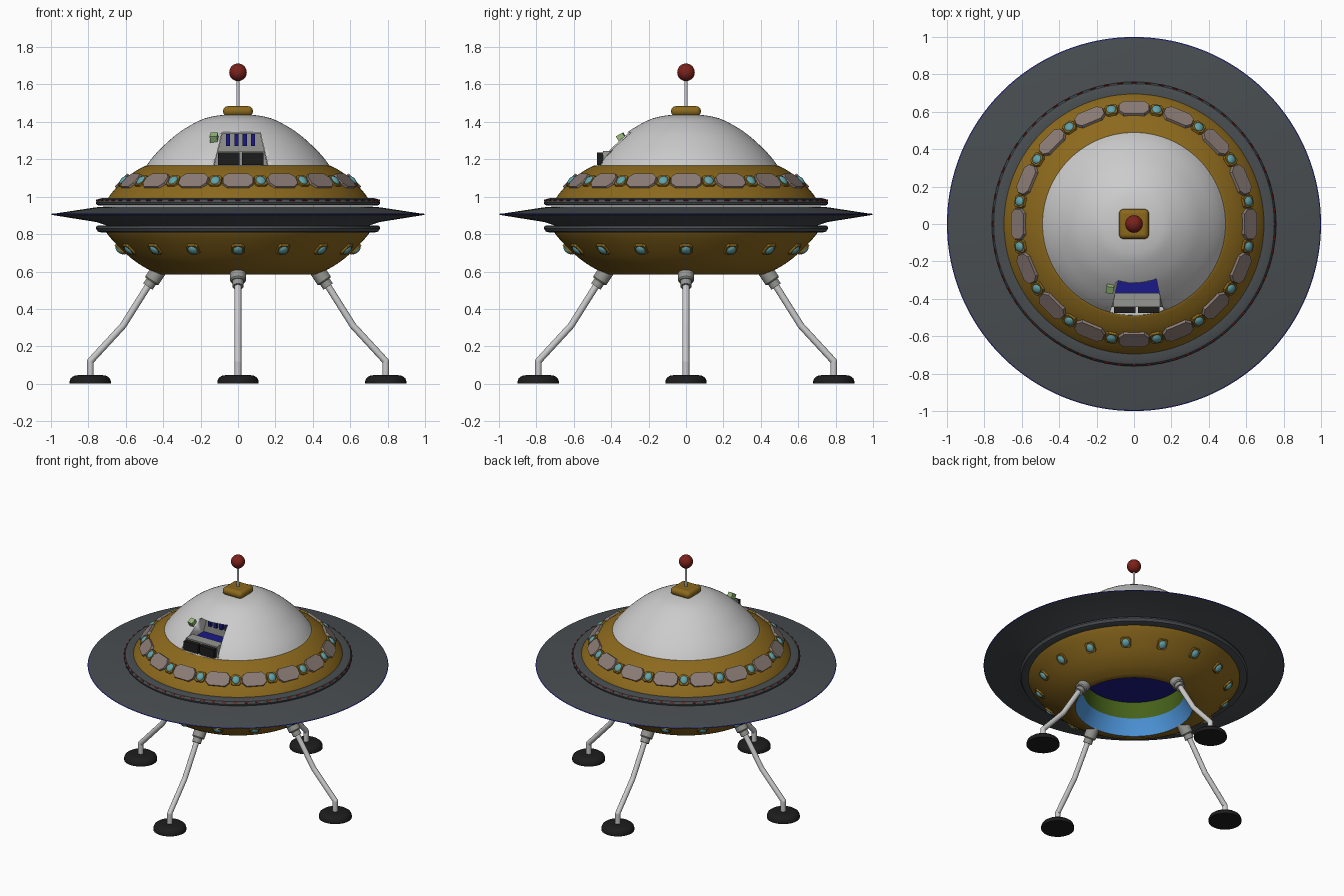
import bpy, bmesh
from math import pi, radians
from mathutils import Matrix, Vector

if "Cube" in bpy.data.objects:
    bpy.data.objects.remove(bpy.data.objects["Cube"])


def material(name, *rgb):
    m = bpy.data.materials.new(name)
    m.diffuse_color = (*rgb, 1)
    m.use_nodes = True
    m.node_tree.nodes["Principled BSDF"].inputs["Base Color"].default_value = m.diffuse_color
    return m


BROWN = material("bronze", 0.26, 0.14, 0.012)
DARK = material("dark_metal", 0.065, 0.075, 0.08)
BLACK = material("black", 0.012, 0.012, 0.012)
RED = material("red", 0.2, 0.015, 0.01)
BLUE = material("deep_blue", 0.01, 0.01, 0.25)
SKY = material("light_blue", 0.08, 0.32, 0.75)
GREEN = material("olive_green", 0.06, 0.12, 0.01)
TEAL = material("teal", 0.12, 0.36, 0.4)
TAN = material("grey_tan", 0.26, 0.2, 0.18)
LAMP = material("lamp_green", 0.3, 0.5, 0.2)
SHADE = material("cabin_grey", 0.3, 0.3, 0.28)


def finish(name, bm, mat=None, angle=35):
    bmesh.ops.remove_doubles(bm, verts=bm.verts, dist=1e-5)
    bmesh.ops.recalc_face_normals(bm, faces=bm.faces)
    me = bpy.data.meshes.new(name)
    bm.to_mesh(me)
    bm.free()
    ob = bpy.data.objects.new(name, me)
    bpy.context.collection.objects.link(ob)
    if mat:
        me.materials.append(mat)
    bpy.ops.object.select_all(action='DESELECT')
    ob.select_set(True)
    bpy.context.view_layer.objects.active = ob
    bpy.ops.object.shade_smooth_by_angle(angle=radians(angle))
    return ob


def curve(pts, n=4):
    """Catmull-Rom rounding of a profile."""
    p = [Vector(a) for a in pts]
    p = [2 * p[0] - p[1]] + p + [2 * p[-1] - p[-2]]
    out = []
    for a, b, c, d in zip(p, p[1:], p[2:], p[3:]):
        for i in range(n):
            t = i / n
            out.append(0.5 * (2 * b + (c - a) * t + (2 * a - 5 * b + 4 * c - d) * t * t
                              + (3 * b - a - 3 * c + d) * t ** 3))
    return [(max(v.x, 0), v.y) for v in out] + [tuple(pts[-1])]


def spin(bm, pts, n, M=Matrix()):
    vs = [bm.verts.new((r, 0, z)) for r, z in pts]
    es = [bm.edges.new(e) for e in zip(vs, vs[1:])]
    old = set(bm.verts) - set(vs)
    bmesh.ops.spin(bm, geom=vs + es, cent=(0, 0, 0), axis=(0, 0, 1), angle=2 * pi, steps=n)
    bmesh.ops.transform(bm, matrix=M, verts=[v for v in bm.verts if v not in old])


def lathe(name, pts, mat=None, n=96):
    bm = bmesh.new()
    spin(bm, pts, n)
    return finish(name, bm, mat)


def prism(bm, pts, z0, z1, M=Matrix(), taper=1):
    lo = [bm.verts.new(M @ Vector((x, y, z0))) for x, y in pts]
    hi = [bm.verts.new(M @ Vector((x * taper, y * taper, z1))) for x, y in pts]
    bm.faces.new(lo[::-1])
    bm.faces.new(hi)
    for i in range(len(pts)):
        j = (i + 1) % len(pts)
        bm.faces.new((lo[i], lo[j], hi[j], hi[i]))


def octagon(a, b, c):
    return [(a, c - b), (a, b - c), (a - c, b), (c - a, b),
            (-a, b - c), (-a, c - b), (c - a, -b), (a - c, -b)]


def around(count, r, z, tilt, offset=0):
    """Matrices round the hull, local z pointing out of the surface."""
    return [Matrix.Rotation(2 * pi * (i + offset) / count, 4, 'Z') @ Matrix.Translation((r, 0, z))
            @ Matrix.Rotation(radians(tilt), 4, 'Y') for i in range(count)]


def box(name, x0, x1, y0, y1, z0, z1, mat=None):
    bm = bmesh.new()
    prism(bm, [(x0, y0), (x1, y0), (x1, y1), (x0, y1)], z0, z1)
    return finish(name, bm, mat)


# hull, rings and flying disc
lathe("upper_hull", curve([(.48, 1.165), (.50, 1.163), (.57, 1.122), (.64, 1.06), (.69, 1.0), (.71, .96)]), BROWN)
lathe("lower_hull", curve([(.71, .83), (.70, .803), (.65, .745), (.57, .67), (.49, .617), (.415, .585)]) + [(.39, .585)], BROWN)
ring = [(.69, .992), (.73, .992), (.75, .986), (.76, .97), (.757, .958), (.745, .953), (.70, .953)]
lathe("upper_ring", ring, DARK)
lathe("lower_ring", [(r, 1.81 - z - .01) for r, z in ring], DARK)
lathe("disc", [(.70, .948), (.76, .943), (.998, .907), (.998, .903), (.76, .865), (.70, .845)], DARK, 128)
lathe("disc_edge_light", [(.994, .909), (1.0, .905), (.994, .901)], BLUE, 128)

# bottom bay
lathe("bay_lip", curve([(.39, .585), (.365, .635), (.335, .69)]), SKY)
lathe("bay_wall", [(.335, .69), (.33, .81)], GREEN)
lathe("bay_ceiling", [(.33, .81), (0, .81)], BLUE)

# panels, windows and lights round the hull
bm = bmesh.new()
for M in around(16, .615, 1.08, 46):
    prism(bm, octagon(.052, .087, .028), -.02, .014, M, .92)
finish("hull_panels", bm, TAN, 20)
for name, r, z, tilt, off in (("upper_window", .617, 1.08, 46, .5), ("lower_light", .625, .722, 137, 0)):
    frame, glass = bmesh.new(), bmesh.new()
    for M in around(16, r, z, tilt, off):
        prism(frame, octagon(.042, .038, .014), -.02, .012, M, .85)
        bmesh.ops.create_uvsphere(glass, u_segments=16, v_segments=8, radius=1,
                                  matrix=M @ Matrix.Translation((0, 0, .008)) @ Matrix.Diagonal((.031, .027, .017, 1)))
    finish(name + "_frames", frame, BROWN)
    finish(name + "s", glass, TEAL)
bm = bmesh.new()
for M in around(64, .755, .98, 60):
    prism(bm, [(-.004, -.014), (.004, -.014), (.004, .014), (-.004, .014)], -.006, .005, M)
finish("ring_marker_lights", bm, RED)

# dome with the cockpit opening cut out
dome = lathe("dome", [(0, 1.15), (.49, 1.15)] + curve(
    [(.49, 1.165), (.455, 1.212), (.40, 1.27), (.31, 1.347), (.2, 1.41), (.12, 1.432), (.06, 1.438), (0, 1.44)]))
FRONT = Matrix.Rotation(pi / 2, 4, 'X')
bm = bmesh.new()
prism(bm, [(-.13, 1.168), (.16, 1.168), (.12, 1.342), (-.085, 1.342)], .22, .6, FRONT)
cutter = finish("cockpit_cutter", bm)
cutter.hide_render = True
cutter.display_type = 'WIRE'
cut = dome.modifiers.new("cockpit", 'BOOLEAN')
cut.operation = 'DIFFERENCE'
cut.object = cutter

# cockpit interior
bm = bmesh.new()
prism(bm, [(-.128, 1.17), (.158, 1.17), (.119, 1.34), (-.084, 1.34)], .222, .232, FRONT)
finish("cockpit_back_wall", bm, SHADE)
box("cockpit_floor", -.115, .145, -.37, -.23, 1.165, 1.21, BLUE)
bm = bmesh.new()
prism(bm, [(-.128, 1.168), (.158, 1.168), (.14, 1.245), (-.11, 1.245)], .37, .445, FRONT)
finish("cockpit_console", bm, SHADE)
for i, x in enumerate((-.108, .022)):
    box(f"console_screen_{i}", x, x + .115, -.476, -.44, 1.17, 1.235, BLACK)
for i in range(4):
    x = -.065 + i * .045
    box(f"cockpit_bar_{i}", x, x + .022, -.255, -.23, 1.27, 1.335, BLUE)
lamp = box("side_lamp", -.02, .02, -.02, .02, -.02, .02, LAMP)
lamp.location, lamp.rotation_euler = (-.128, -.345, 1.315), (.5, 0, -.15)

# antenna
cap = box("antenna_base", -.08, .08, -.08, .08, 1.43, 1.484, BROWN)
bev = cap.modifiers.new("round", 'BEVEL')
bev.width, bev.segments = .025, 4
lathe("antenna_rod", [(.009, 1.47), (.007, 1.64)], None, 16)
bm = bmesh.new()
bmesh.ops.create_uvsphere(bm, u_segments=32, v_segments=16, radius=.047, matrix=Matrix.Translation((0, 0, 1.665)))
finish("antenna_ball", bm, RED)

# four landing legs
path = [Vector((.47, 0, .54)), Vector((.615, 0, .31)), Vector((.79, 0, .12)), Vector((.79, 0, .03))]
axis = Vector((.06, 0, -.09)).normalized()
for k, side in enumerate(("right", "back", "left", "front")):
    T = Matrix.Rotation(k * pi / 2, 4, 'Z')
    bm = bmesh.new()
    for a, b in zip(path, path[1:]):
        L = (b - a).length
        spin(bm, [(0, 0), (.018, 0), (.018, L), (0, L)], 16,
             T @ Matrix.Translation(a) @ (b - a).to_track_quat('Z', 'Y').to_matrix().to_4x4())
    for p in path[1:3]:
        bmesh.ops.create_uvsphere(bm, u_segments=16, v_segments=8, radius=.018, matrix=T @ Matrix.Translation(p))
    finish(side + "_leg", bm)
    bm = bmesh.new()
    spin(bm, [(0, -.03), (.042, -.03), (.042, .045), (.036, .052), (.03, .052), (.03, .085), (0, .085)], 24,
         T @ Matrix.Translation((.435, 0, .59)) @ axis.to_track_quat('Z', 'Y').to_matrix().to_4x4())
    finish(side + "_leg_socket", bm, SHADE)
    bm = bmesh.new()
    spin(bm, [(0, 0), (.11, 0), (.11, .014), (.104, .03), (.088, .042), (.06, .047), (0, .047)], 32,
         T @ Matrix.Translation((.79, 0, 0)))
    finish(side + "_foot", bm, BLACK)
